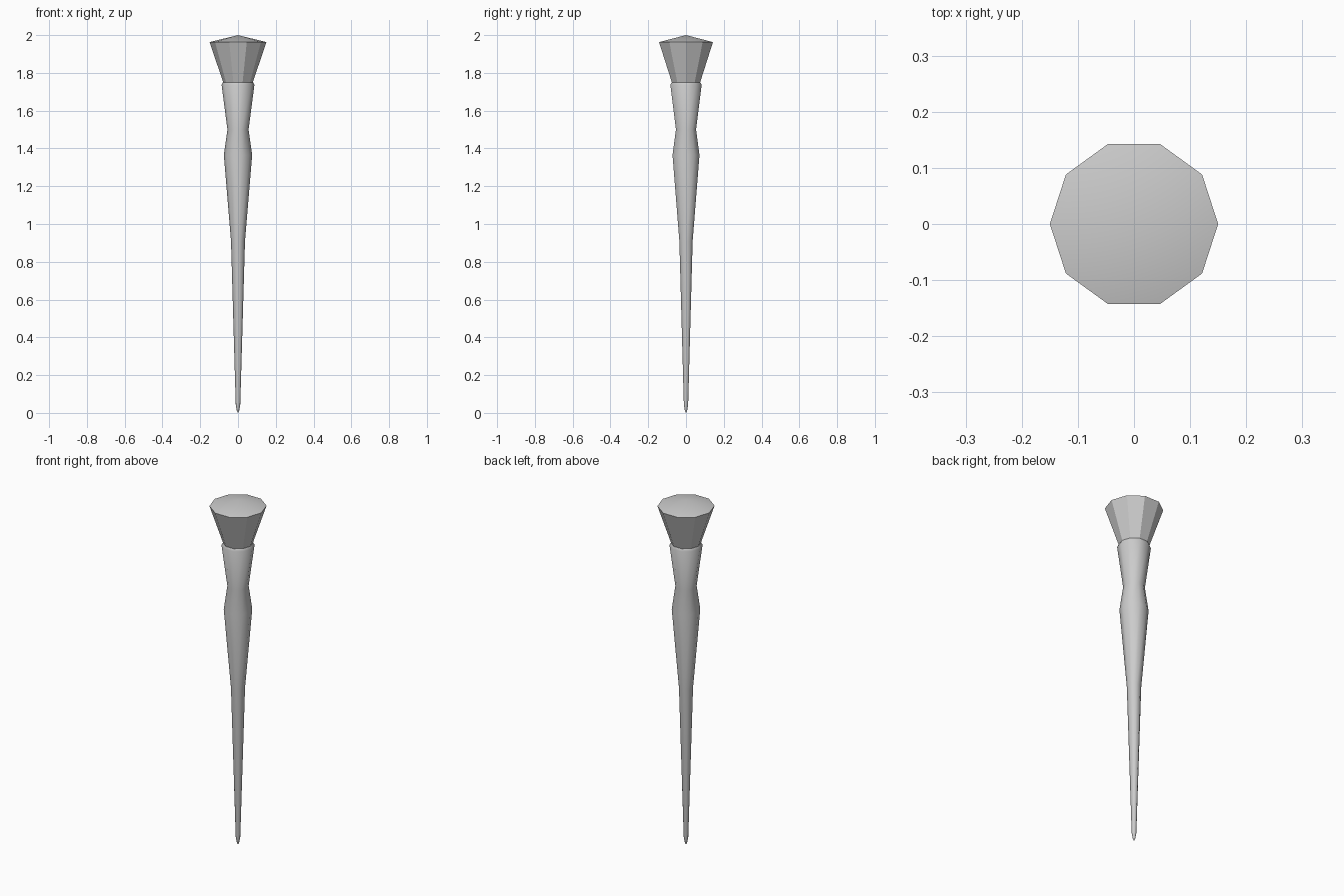
import bpy, bmesh, math

if "Cube" in bpy.data.objects:
    bpy.data.objects.remove(bpy.data.objects["Cube"])

SIDES = 10


def lathe(name, profile, smooth_angle):
    """Revolve (radius, z) points into a closed ten-sided solid."""
    bm = bmesh.new()
    rings = []
    for r, z in profile:
        if r == 0:
            rings.append([bm.verts.new((0, 0, z))] * SIDES)
        else:
            rings.append([bm.verts.new((r * math.cos(math.tau * i / SIDES),
                                        r * math.sin(math.tau * i / SIDES), z))
                          for i in range(SIDES)])
    for low, high in zip(rings, rings[1:]):
        for i in range(SIDES):
            j = (i + 1) % SIDES
            loop = dict.fromkeys((low[i], low[j], high[j], high[i]))
            bm.faces.new(list(loop))
    bmesh.ops.recalc_face_normals(bm, faces=bm.faces)
    mesh = bpy.data.meshes.new(name)
    bm.to_mesh(mesh)
    bm.free()
    obj = bpy.data.objects.new(name, mesh)
    bpy.context.collection.objects.link(obj)
    bpy.ops.object.select_all(action='DESELECT')
    obj.select_set(True)
    bpy.context.view_layer.objects.active = obj
    bpy.ops.object.shade_smooth_by_angle(angle=math.radians(smooth_angle))
    return obj


# Tapered shaft with a pinched grip, smooth shaded
lathe("shaft", [(0, 0), (0.006, 0.01), (0.012, 0.045), (0.037, 0.91),
                (0.075, 1.365), (0.056, 1.50), (0.087, 1.737),
                (0.08, 1.75), (0, 1.75)], 40)

# Faceted flaring head with a shallow domed top
lathe("head", [(0, 1.73), (0.072, 1.73), (0.15, 1.963), (0, 2.0)], 30)
